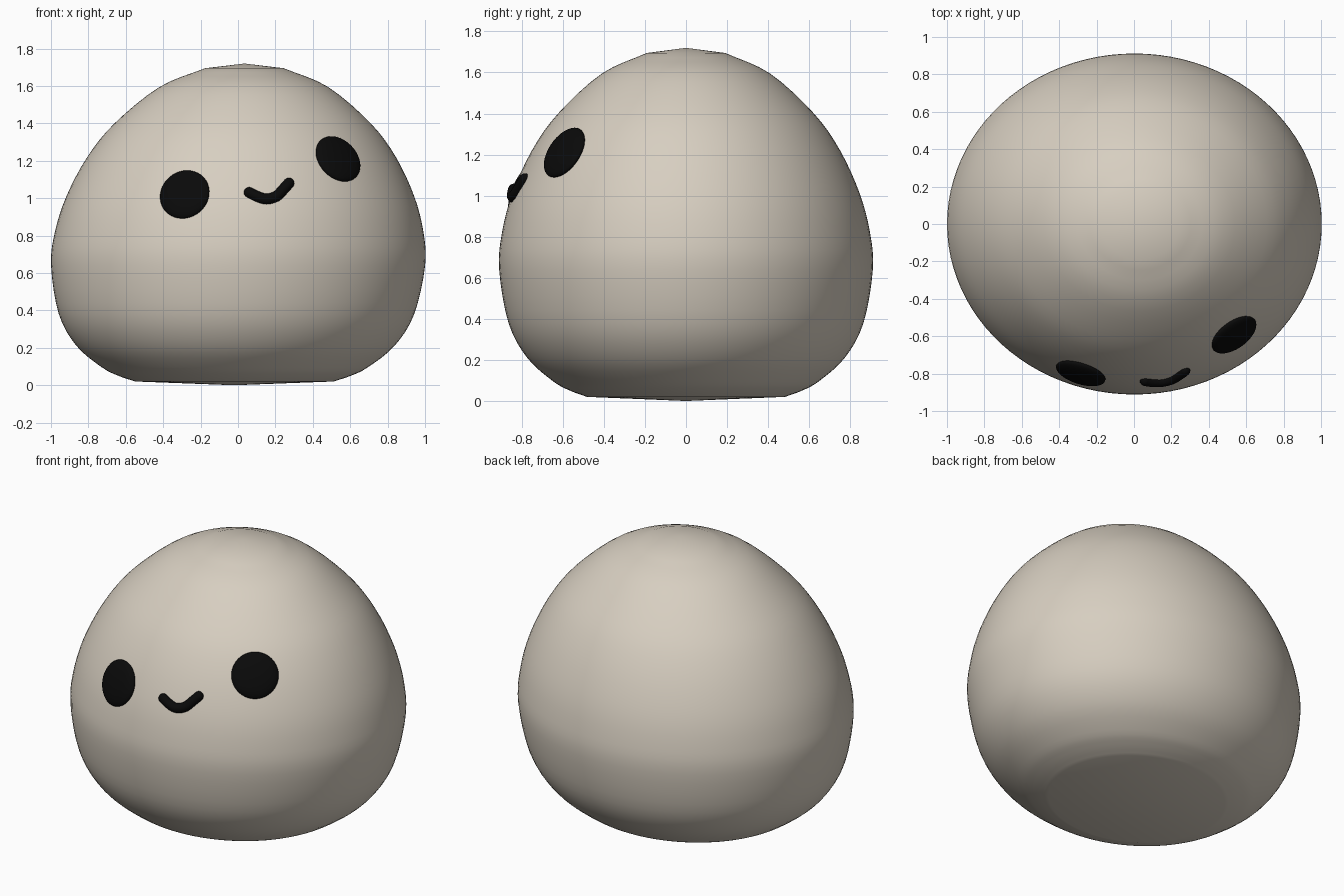
import bpy
import bmesh
import math
from mathutils import Vector, Matrix

if "Cube" in bpy.data.objects:
    bpy.data.objects.remove(bpy.data.objects["Cube"])

DEPTH = 0.91
TOP = 1.72
# Body half-profile: radius, height
PROFILE = [(0.53, 0.02), (0.62, 0.05), (0.71, 0.095), (0.85, 0.21), (0.95, 0.38), (1.0, 0.64),
           (0.985, 0.82), (0.93, 1.01), (0.825, 1.22), (0.685, 1.4), (0.45, 1.595), (0.21, 1.695)]


def make_material(name, colour, roughness):
    mat = bpy.data.materials.new(name)
    mat.use_nodes = True
    mat.diffuse_color = colour
    shader = mat.node_tree.nodes["Principled BSDF"]
    shader.inputs["Base Color"].default_value = colour
    shader.inputs["Roughness"].default_value = roughness
    return mat


def smooth_path(points, steps):
    """Catmull-Rom path through the points."""
    pts = [Vector(p) for p in points]
    pts = [2 * pts[0] - pts[1]] + pts + [2 * pts[-1] - pts[-2]]
    path = []
    for a, b, c, d in zip(pts, pts[1:], pts[2:], pts[3:]):
        for i in range(steps):
            t = i / steps
            path.append(b + (c - a) * t / 2 + (a - 2.5 * b + 2 * c - d / 2) * t * t
                        + (1.5 * (b - c) + (d - a) / 2) * t ** 3)
    return path + [pts[-2]]


RINGS = smooth_path(PROFILE, 4)


def lean(z):
    """Sideways drift of the body's middle axis."""
    return 0.055 * z / TOP - 0.02


def front_point(x, z):
    """Point on the front of the body."""
    for low, high in zip(RINGS, RINGS[1:]):
        if low.y <= z <= high.y:
            r = low.x + (high.x - low.x) * (z - low.y) / (high.y - low.y)
            return Vector((x, -DEPTH * math.sqrt(r * r - (x - lean(z)) ** 2), z))


def front_normal(x, z):
    e = 0.04
    across = front_point(x + e, z) - front_point(x - e, z)
    up = front_point(x, z + e) - front_point(x, z - e)
    return across.cross(up).normalized()


def add_object(name, bm, mat, angle):
    mesh = bpy.data.meshes.new(name)
    bmesh.ops.recalc_face_normals(bm, faces=bm.faces)
    bm.to_mesh(mesh)
    bm.free()
    mesh.materials.append(mat)
    obj = bpy.data.objects.new(name, mesh)
    bpy.context.collection.objects.link(obj)
    bpy.ops.object.select_all(action="DESELECT")
    obj.select_set(True)
    bpy.context.view_layer.objects.active = obj
    bpy.ops.object.shade_smooth_by_angle(angle=math.radians(angle))
    return obj


cream = make_material("warm cream", (0.68, 0.62, 0.53, 1), 0.6)
black = make_material("black", (0.003, 0.003, 0.003, 1), 0.5)

# Body: oval rings closed by a shallow point above and a flat base below
SIDES = 96
bm = bmesh.new()
rings = []
for r, z in RINGS:
    rings.append([bm.verts.new((lean(z) + r * math.cos(a), DEPTH * r * math.sin(a), z))
                  for a in (math.tau * i / SIDES for i in range(SIDES))])
for lower, upper in zip(rings, rings[1:]):
    for i in range(SIDES):
        j = (i + 1) % SIDES
        bm.faces.new((lower[i], lower[j], upper[j], upper[i]))
for ring, z in ((rings[0], 0), (rings[-1], TOP)):
    tip = bm.verts.new((lean(z), 0, z))
    for i in range(SIDES):
        bm.faces.new((ring[i], ring[(i + 1) % SIDES], tip))
add_object("body", bm, cream, 35)

# Eyes: flattened balls lying on the body
for name, x, z in (("left_eye", 0.535, 1.21), ("right_eye", -0.285, 1.02)):
    normal = front_normal(x, z)
    turn = normal.to_track_quat("Z", "Y").to_matrix().to_4x4()
    bm = bmesh.new()
    bmesh.ops.create_uvsphere(bm, u_segments=40, v_segments=20, radius=0.137,
                              matrix=Matrix.Translation(front_point(x, z)) @ turn
                              @ Matrix.Diagonal((1, 1, 0.26, 1)))
    add_object(name, bm, black, 60)

# Mouth: round tube bent along the body, with ball ends
smile = [(0.06, 1.03), (0.1, 1.01), (0.15, 0.995), (0.205, 1.01), (0.245, 1.05), (0.272, 1.08)]
path = [front_point(x, z) for x, z in smooth_path(smile, 4)]
TUBE = 0.029
bm = bmesh.new()
last = None
for i, p in enumerate(path):
    along = (path[min(i + 1, len(path) - 1)] - path[max(i - 1, 0)]).normalized()
    out = front_normal(p.x, p.z)
    side = along.cross(out).normalized()
    ring = [bm.verts.new(p + TUBE * (out * math.cos(a) + side * math.sin(a)))
            for a in (math.tau * k / 16 for k in range(16))]
    if last:
        for k in range(16):
            j = (k + 1) % 16
            bm.faces.new((last[k], last[j], ring[j], ring[k]))
    last = ring
for end in (path[0], path[-1]):
    bmesh.ops.create_uvsphere(bm, u_segments=16, v_segments=10, radius=TUBE,
                              matrix=Matrix.Translation(end))
add_object("mouth", bm, black, 60)
